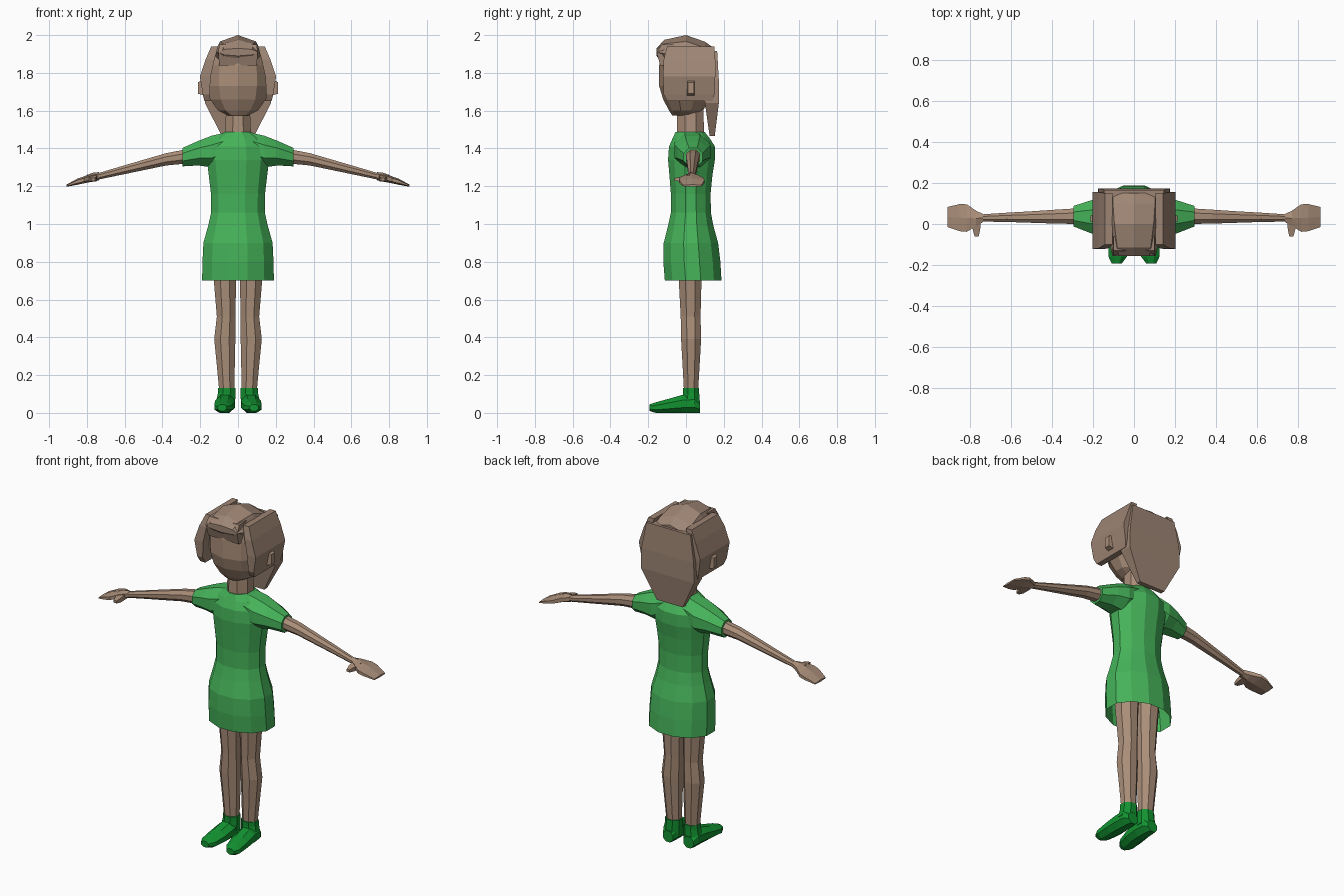
import bpy, bmesh, math


def material(name, rgb):
    m = bpy.data.materials.new(name)
    m.diffuse_color = (*rgb, 1)
    return m


SKIN = material("skin", (0.40, 0.27, 0.19))
HAIR = material("hair", (0.34, 0.235, 0.175))
DRESS = material("dress", (0.06, 0.45, 0.10))
SHOE = material("shoe", (0.006, 0.29, 0.03))


def loft(name, axis, rings, n, mat, mirror=False, half=True, start_cap=True):
    """Skin n-sided rings along an axis. Ring: position, then min/max of the two other axes."""
    bm = bmesh.new()
    loops = []
    for t, a0, a1, b0, b1 in rings:
        loop = []
        for i in range(n):
            ang = 2 * math.pi * (i + (0.5 if half else 0)) / n
            k = 1 / math.cos(math.pi / n) if half else 1
            p = [(a0 + a1) / 2 + (a1 - a0) / 2 * k * math.cos(ang),
                 (b0 + b1) / 2 + (b1 - b0) / 2 * k * math.sin(ang)]
            p.insert("xyz".index(axis), t)
            loop.append(bm.verts.new(p))
        loops.append(loop)
    for lo, hi in zip(loops, loops[1:]):
        for i in range(n):
            j = (i + 1) % n
            bm.faces.new((lo[i], lo[j], hi[j], hi[i]))
    if start_cap:
        bm.faces.new(loops[0])
    bm.faces.new(loops[-1])
    bmesh.ops.recalc_face_normals(bm, faces=bm.faces)
    me = bpy.data.meshes.new(name)
    bm.to_mesh(me)
    bm.free()
    me.materials.append(mat)
    ob = bpy.data.objects.new(name, me)
    bpy.context.collection.objects.link(ob)
    if mirror:
        ob.modifiers.new("mirror", "MIRROR").use_mirror_merge = False
    return ob


def sym(t, hw, y0, y1):
    return (t, -hw, hw, y0, y1)


# dress body (open hem) and sleeves
loft("dress_body", "z", [
    sym(0.70, 0.19, -0.112, 0.188), sym(0.80, 0.188, -0.12, 0.182),
    sym(0.90, 0.183, -0.118, 0.17), sym(0.99, 0.158, -0.095, 0.145),
    sym(1.06, 0.142, -0.08, 0.132), sym(1.16, 0.143, -0.08, 0.13),
    sym(1.26, 0.155, -0.088, 0.14), sym(1.34, 0.165, -0.095, 0.153),
    sym(1.41, 0.16, -0.09, 0.153), sym(1.455, 0.125, -0.07, 0.125),
    sym(1.488, 0.068, -0.055, 0.098)], 12, DRESS, start_cap=False)
loft("sleeve", "x", [
    (0.06, -0.06, 0.12, 1.34, 1.485), (0.14, -0.06, 0.13, 1.30, 1.467),
    (0.21, -0.045, 0.115, 1.31, 1.44), (0.295, -0.012, 0.088, 1.305, 1.402)],
    8, DRESS, mirror=True)

# arms, flat hands and thumbs
loft("arm", "x", [
    (0.25, 0.0, 0.078, 1.322, 1.40), (0.38, 0.002, 0.07, 1.31, 1.375),
    (0.50, 0.006, 0.062, 1.285, 1.34), (0.62, 0.01, 0.055, 1.26, 1.305),
    (0.755, 0.012, 0.046, 1.232, 1.265)], 8, SKIN, mirror=True)
loft("hand", "x", [
    (0.735, 0.01, 0.048, 1.235, 1.272), (0.77, -0.01, 0.065, 1.227, 1.268),
    (0.815, -0.038, 0.096, 1.218, 1.25), (0.85, -0.035, 0.097, 1.21, 1.238),
    (0.908, -0.015, 0.083, 1.198, 1.208)], 6, SKIN, mirror=True)
loft("thumb", "y", [
    (0.02, 0.745, 0.80, 1.23, 1.262), (-0.03, 0.75, 0.785, 1.225, 1.25),
    (-0.06, 0.757, 0.777, 1.228, 1.243)], 4, SKIN, mirror=True)

# legs
loft("leg", "z", [
    (0.10, 0.02, 0.098, -0.01, 0.063), (0.25, 0.017, 0.112, -0.018, 0.072),
    (0.39, 0.014, 0.126, -0.026, 0.08), (0.51, 0.014, 0.112, -0.028, 0.077),
    (0.70, 0.01, 0.128, -0.038, 0.082), (0.90, 0.006, 0.14, -0.05, 0.10)],
    8, SKIN, mirror=True)

# shoes with ankle collars
loft("shoe", "y", [
    (0.074, 0.035, 0.10, 0.0, 0.065), (0.045, 0.02, 0.115, 0.0, 0.10),
    (-0.02, 0.016, 0.12, 0.0, 0.095), (-0.09, 0.02, 0.124, 0.0, 0.075),
    (-0.16, 0.035, 0.124, 0.0, 0.056), (-0.193, 0.06, 0.108, 0.01, 0.045)],
    8, SHOE, mirror=True)
loft("shoe_collar", "z", [
    (0.05, 0.015, 0.118, -0.02, 0.072), (0.105, 0.014, 0.106, -0.015, 0.07),
    (0.132, 0.014, 0.105, -0.016, 0.07)], 8, SHOE, mirror=True)

# neck, head and ears
loft("neck", "z", [sym(1.44, 0.07, -0.05, 0.098), sym(1.64, 0.062, -0.045, 0.09)], 8, SKIN)
loft("head", "z", [
    sym(1.575, 0.055, -0.07, 0.05), sym(1.60, 0.105, -0.085, 0.085),
    sym(1.66, 0.148, -0.115, 0.12), sym(1.73, 0.162, -0.135, 0.135),
    sym(1.84, 0.16, -0.135, 0.14), sym(1.90, 0.14, -0.125, 0.135),
    sym(1.94, 0.10, -0.09, 0.10)], 10, SKIN)
loft("ear", "x", [
    (0.15, 0.0, 0.05, 1.67, 1.78), (0.212, 0.01, 0.042, 1.69, 1.75)], 4, SKIN, mirror=True)

# hair: crown, fringe, side panels and long back panel
loft("hair_crown", "y", [
    (-0.156, -0.105, 0.105, 1.89, 1.93), (-0.115, -0.115, 0.115, 1.83, 1.975),
    (0.0, -0.135, 0.135, 1.77, 2.0), (0.10, -0.145, 0.145, 1.75, 1.965),
    (0.15, -0.145, 0.145, 1.75, 1.93)], 8, HAIR, half=False)
loft("hair_fringe", "z", [
    sym(1.838, 0.10, -0.136, -0.08), sym(1.908, 0.104, -0.156, -0.08),
    sym(1.95, 0.10, -0.13, -0.06)], 4, HAIR)
loft("hair_side_panel", "z", [
    (1.65, 0.145, 0.178, -0.10, 0.14), (1.685, 0.15, 0.186, -0.118, 0.15),
    (1.78, 0.145, 0.202, -0.122, 0.155), (1.87, 0.125, 0.172, -0.118, 0.155),
    (1.94, 0.105, 0.142, -0.10, 0.15)], 4, HAIR, mirror=True)
loft("hair_back_panel", "z", [
    sym(1.465, 0.085, 0.125, 0.152), sym(1.64, 0.175, 0.10, 0.174),
    sym(1.76, 0.172, 0.09, 0.174), sym(1.915, 0.145, 0.09, 0.165)], 4, HAIR)
